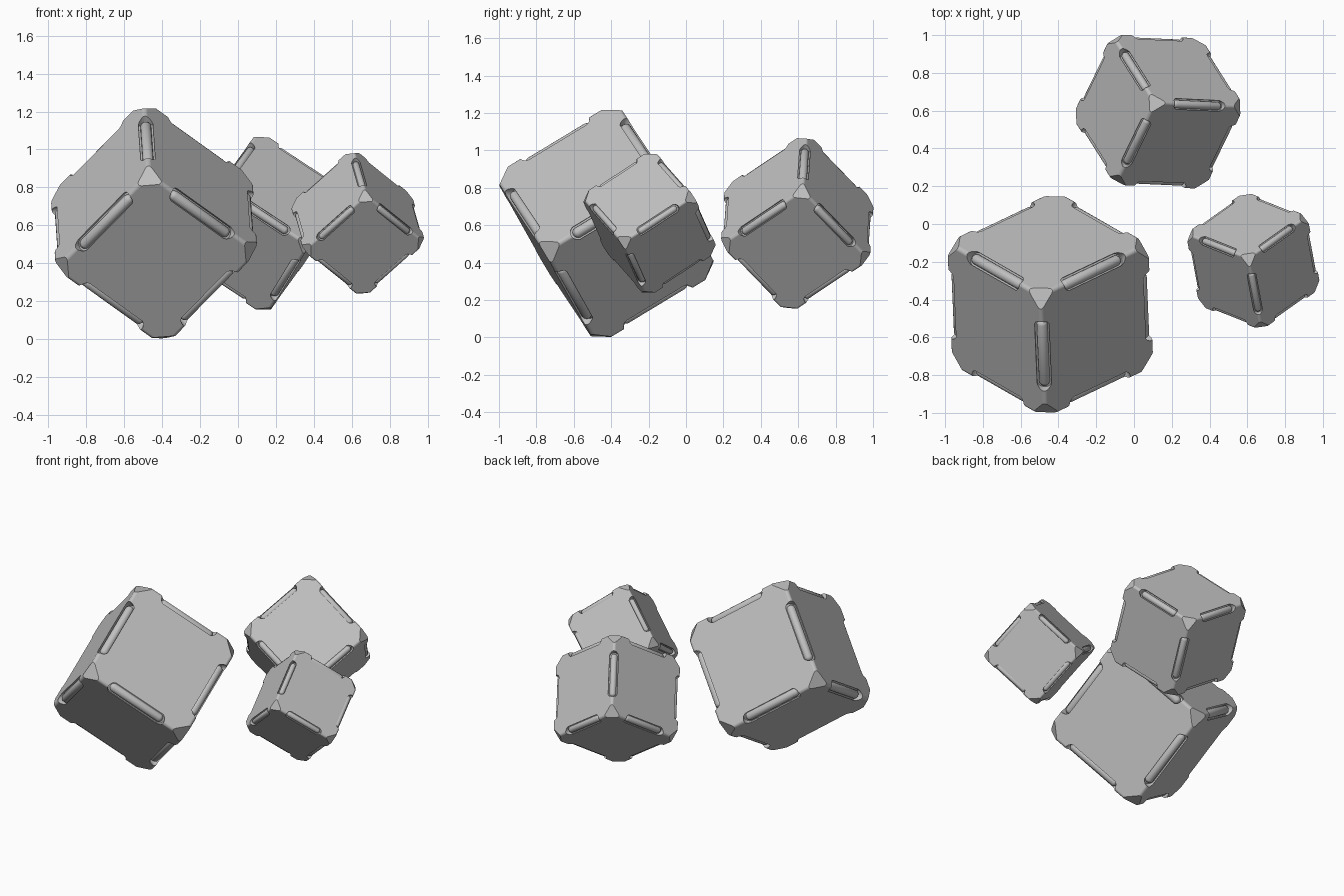
import bpy, bmesh, math
from mathutils import Matrix, Vector

if "Cube" in bpy.data.objects:
    bpy.data.objects.remove(bpy.data.objects["Cube"])

# Dimensions of the largest cube (the others are scaled copies)
HALF = 0.384         # centre to face
ROUND = 0.022        # edge rounding
CORNER = 0.605       # centre to corner cut
SLOT_W, SLOT_L, FLOOR = 0.039, 0.215, 0.488
BEAD_R, BEAD_L, BEAD_POS = 0.029, 0.202, 0.490

grey = bpy.data.materials.new("plain_grey")
grey.diffuse_color = (0.53, 0.53, 0.53, 1)
grey.use_nodes = True
grey.node_tree.nodes["Principled BSDF"].inputs["Base Color"].default_value = grey.diffuse_color


def edge_frames():
    """Frames of the 12 edges: x along the edge, z pointing outwards."""
    for i in range(3):
        for s in (-1, 1):
            for t in (-1, 1):
                u, m = Vector((0, 0, 0)), Vector((0, 0, 0))
                u[i] = 1
                m[(i + 1) % 3], m[(i + 2) % 3] = s, t
                m.normalize()
                yield Matrix((u, m.cross(u), m)).transposed().to_4x4()


def stretch(verts, length):
    for v in verts:
        v.co.x += math.copysign(length, v.co.x)


def to_mesh(bm, name):
    bmesh.ops.recalc_face_normals(bm, faces=bm.faces)
    me = bpy.data.meshes.new(name)
    bm.to_mesh(me)
    bm.free()
    me.materials.append(grey)
    return me


def add_object(name, me):
    ob = bpy.data.objects.new(name, me)
    bpy.context.collection.objects.link(ob)
    return ob


def smooth(ob):
    bpy.ops.object.select_all(action='DESELECT')
    ob.select_set(True)
    bpy.context.view_layer.objects.active = ob
    bpy.ops.object.shade_smooth_by_angle(angle=math.radians(30))


# Cube body: rounded edges, flat triangular corners
bm = bmesh.new()
bmesh.ops.create_cube(bm, size=2 * HALF)
bmesh.ops.bevel(bm, geom=bm.edges[:], offset=ROUND, segments=4, profile=0.5, affect='EDGES')
for x in (-1, 1):
    for y in (-1, 1):
        for z in (-1, 1):
            d = Vector((x, y, z)).normalized()
            cut = bmesh.ops.bisect_plane(bm, geom=bm.verts[:] + bm.edges[:] + bm.faces[:],
                                         plane_co=d * CORNER, plane_no=d, clear_outer=True)
            rim = [e for e in cut['geom_cut'] if isinstance(e, bmesh.types.BMEdge)]
            bmesh.ops.edgeloop_fill(bm, edges=rim)
body = add_object("cube_body", to_mesh(bm, "cube_body"))

# Round-ended slots cut into every edge
bm = bmesh.new()
for frame in edge_frames():
    vs = bmesh.ops.create_cone(bm, cap_ends=True, segments=16, radius1=SLOT_W,
                               radius2=SLOT_W, depth=0.2)['verts']
    bmesh.ops.rotate(bm, verts=vs, matrix=Matrix.Rotation(math.pi / 16, 3, 'Z'))
    stretch(vs, SLOT_L - SLOT_W)
    bmesh.ops.transform(bm, verts=vs, matrix=frame @ Matrix.Translation((0, 0, FLOOR + 0.1)))
cutter = add_object("slot_cutter", to_mesh(bm, "slot_cutter"))
cutter.hide_render = True
mod = body.modifiers.new("slots", 'BOOLEAN')
mod.operation, mod.solver, mod.object = 'DIFFERENCE', 'EXACT', cutter
bpy.context.view_layer.objects.active = body
bpy.ops.object.modifier_apply(modifier="slots")
bpy.data.objects.remove(cutter)
smooth(body)

# Capsule beads lying in the slots
bm = bmesh.new()
for frame in edge_frames():
    vs = bmesh.ops.create_uvsphere(bm, u_segments=16, v_segments=9, radius=BEAD_R)['verts']
    bmesh.ops.rotate(bm, verts=vs, matrix=Matrix.Rotation(math.pi / 2, 3, 'Y'))
    stretch(vs, BEAD_L - BEAD_R)
    bmesh.ops.transform(bm, verts=vs, matrix=frame @ Matrix.Translation((0, 0, BEAD_POS)))
beads = add_object("edge_beads", to_mesh(bm, "edge_beads"))
smooth(beads)


def orientation(top, side):
    """Cube rotation from two neighbouring corner directions."""
    top, side = Vector(top).normalized(), Vector(side).normalized()
    a = (top - side).normalized()
    m = (top + side).normalized()
    n = a.cross(m)
    return Matrix((a, (m + n).normalized(), (m - n).normalized())).transposed().to_4x4()


# Three cubes: name, centre, scale, top corner direction, neighbouring corner direction
cubes = [
    ("large", (-0.443, -0.425, 0.61), 1.0, (-0.05, 0.045, 0.60), (-0.025, -0.56, 0.24)),
    ("medium", (0.128, 0.595, 0.61), 0.75, (-0.013, 0.045, 0.45), (0.42, 0.025, 0.165)),
    ("small", (0.632, -0.195, 0.61), 0.61, (-0.025, 0.01, 0.365), (0.04, -0.34, 0.14)),
]
for name, centre, scale, top, side in cubes:
    mat = Matrix.Translation(centre) @ orientation(top, side) @ Matrix.Scale(scale, 4)
    for part in (body, beads):
        ob = part if name == "large" else add_object(part.name, part.data)
        ob.name = name + "_" + part.data.name
        ob.matrix_world = mat
        if part is body:
            wn = ob.modifiers.new("even_shading", 'WEIGHTED_NORMAL')
            wn.keep_sharp = True
